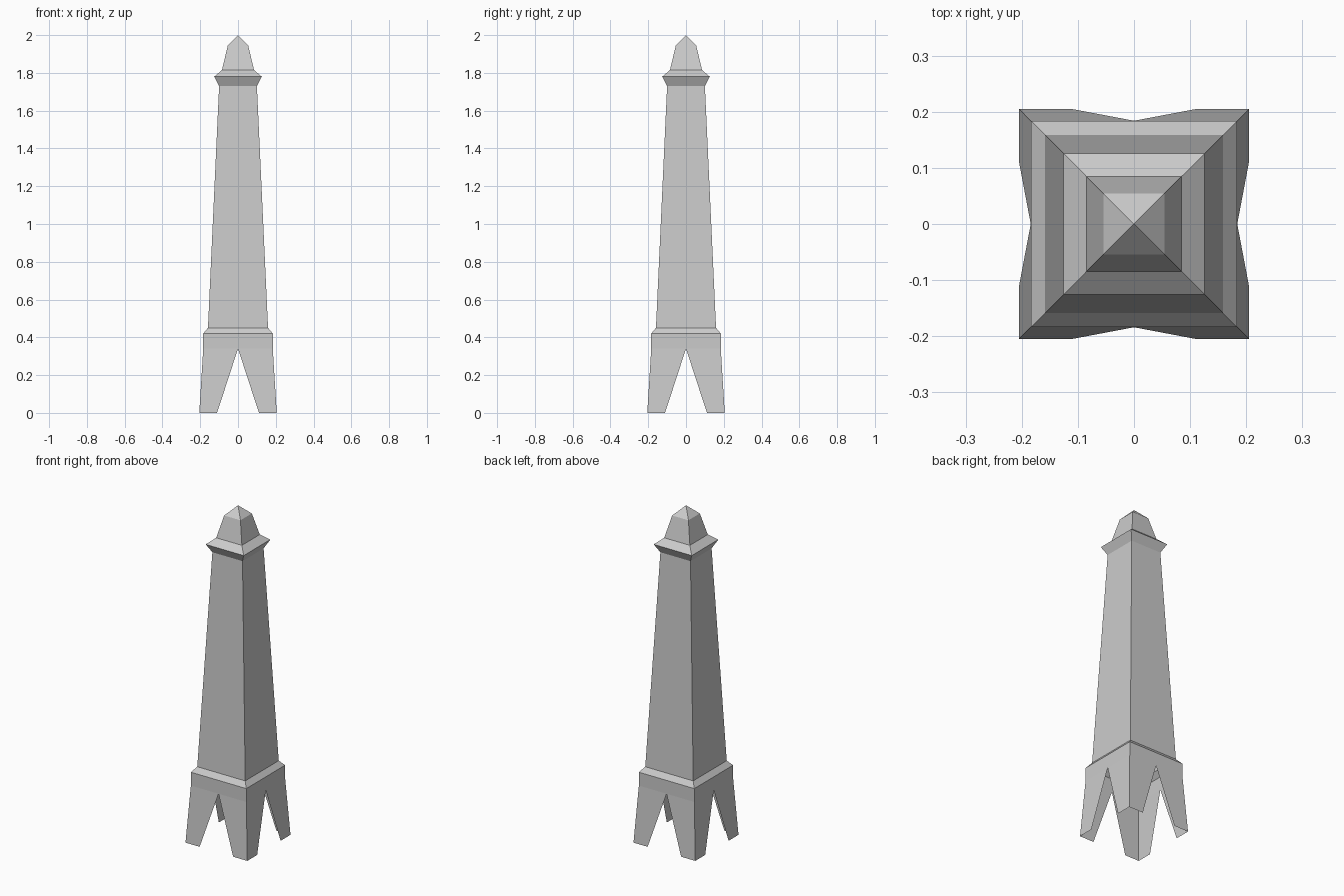
import bpy
import bmesh
from math import pi
from mathutils import Matrix, Vector

cube = bpy.data.objects.get("Cube")
if cube:
    bpy.data.objects.remove(cube)

# One stone colour for the whole tower
stone = bpy.data.materials.new("grey_stone")
stone.use_nodes = True
colour = (0.6, 0.6, 0.6, 1)
stone.diffuse_color = colour
stone.node_tree.nodes["Principled BSDF"].inputs["Base Color"].default_value = colour


def four_sided(name, front_faces):
    """Repeat the front-side faces around the four sides and weld them."""
    bm = bmesh.new()
    for quarter in range(4):
        turn = Matrix.Rotation(quarter * pi / 2, 4, 'Z')
        for points in front_faces:
            bm.faces.new([bm.verts.new(turn @ Vector(p)) for p in points])
    bmesh.ops.remove_doubles(bm, verts=bm.verts, dist=0.0005)
    mesh = bpy.data.meshes.new(name)
    bm.to_mesh(mesh)
    bm.free()
    mesh.materials.append(stone)
    obj = bpy.data.objects.new(name, mesh)
    bpy.context.collection.objects.link(obj)
    return obj


def square_loft(name, profile):
    """Stack square rings given as (half width, height)."""
    faces = []
    for (r0, z0), (r1, z1) in zip(profile, profile[1:]):
        face = [(-r0, -r0, z0), (r0, -r0, z0), (r1, -r1, z1)]
        if r1 > 0:
            face.append((-r1, -r1, z1))
        faces.append(face)
    return four_sided(name, faces)


# Splayed corner legs: thin walls with a pointed opening on each side
foot, top, inner, peak = 0.205, 0.184, 0.111, 0.34
four_sided("corner_legs", [
    [(-foot, -foot, 0), (-inner, -foot, 0), (0, -top, peak), (-top, -top, peak)],
    [(inner, -foot, 0), (foot, -foot, 0), (top, -top, peak), (0, -top, peak)],
])

# Upright band above the openings and its sloped ledge
square_loft("base_band", [(top, peak), (top, 0.42), (0.159, 0.45)])

# Long tapering shaft
square_loft("shaft", [(0.159, 0.45), (0.1, 1.73)])

# Flared collar
square_loft("collar", [(0.1, 1.73), (0.126, 1.78), (0.085, 1.815)])

# Stepped pointed cap
square_loft("cap", [(0.085, 1.815), (0.054, 1.945), (0, 2)])
